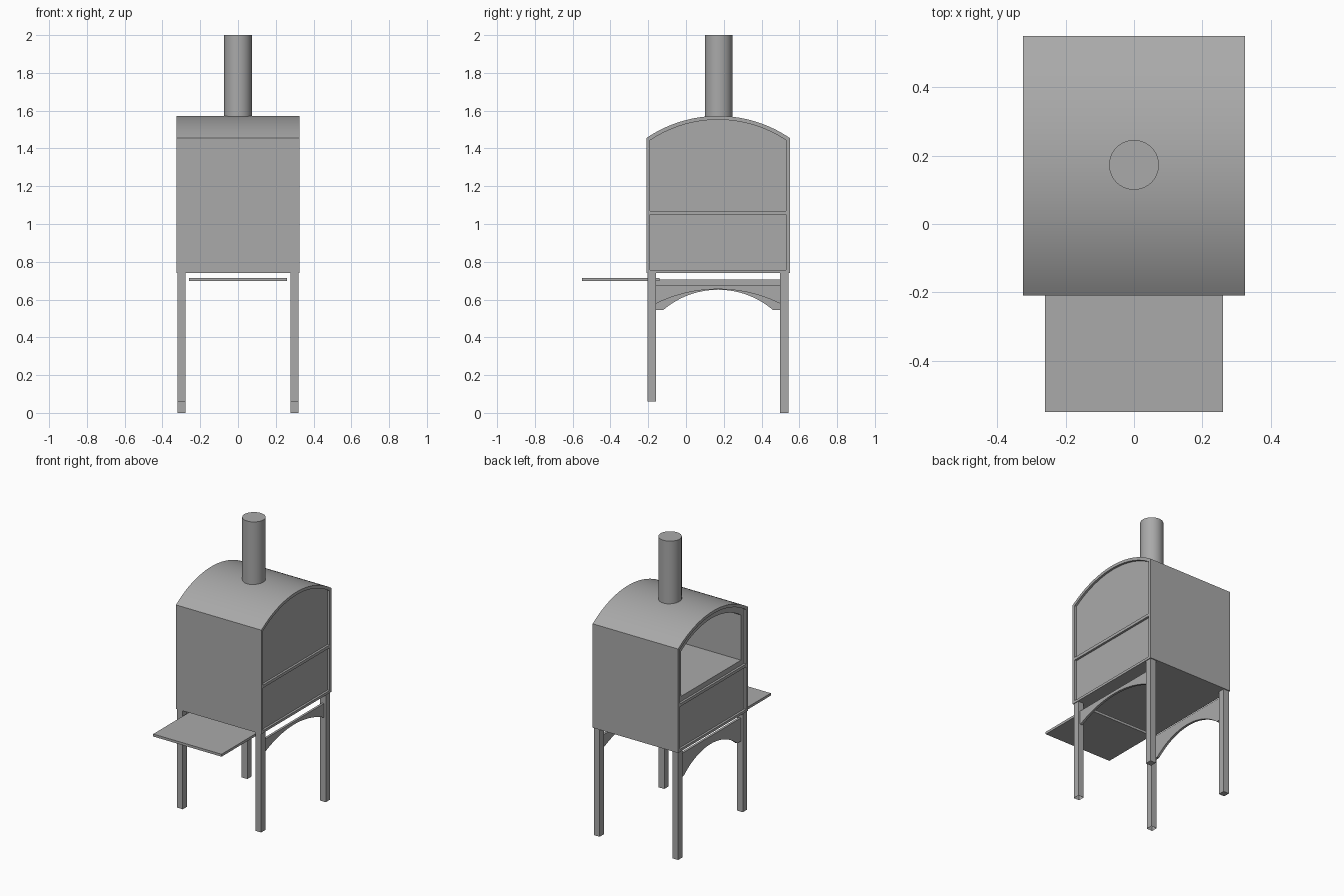
import bpy, bmesh, math
from mathutils import Vector

if "Cube" in bpy.data.objects:
    bpy.data.objects.remove(bpy.data.objects["Cube"], do_unlink=True)

grey = bpy.data.materials.new("plain_grey")
grey.use_nodes = True
colour = (0.4, 0.4, 0.4, 1)
grey.diffuse_color = colour
grey.node_tree.nodes["Principled BSDF"].inputs["Base Color"].default_value = colour

MID_Y = 0.17


def finish(name, bm):
    bmesh.ops.recalc_face_normals(bm, faces=bm.faces)
    mesh = bpy.data.meshes.new(name)
    bm.to_mesh(mesh)
    bm.free()
    mesh.materials.append(grey)
    ob = bpy.data.objects.new(name, mesh)
    bpy.context.collection.objects.link(ob)
    return ob


def prism(name, profile, x0, x1):
    """Extrude a (y, z) outline along x."""
    bm = bmesh.new()
    face = bm.faces.new([bm.verts.new((x0, y, z)) for y, z in profile])
    ext = bmesh.ops.extrude_face_region(bm, geom=[face])
    moved = [v for v in ext["geom"] if isinstance(v, bmesh.types.BMVert)]
    bmesh.ops.translate(bm, verts=moved, vec=Vector((x1 - x0, 0, 0)))
    return finish(name, bm)


def box(name, x0, x1, y0, y1, z0, z1):
    return prism(name, [(y0, z0), (y1, z0), (y1, z1), (y0, z1)], x0, x1)


def arc(half, eave, top, steps=32):
    """Circular arc from +y to -y about the centre line."""
    rise = top - eave
    radius = (half * half + rise * rise) / (2 * rise)
    span = math.asin(half / radius)
    angles = [span - 2 * span * i / steps for i in range(steps + 1)]
    return [(MID_Y + radius * math.sin(a), top - radius + radius * math.cos(a))
            for a in angles]


def vault(half, base, eave, top):
    return [(MID_Y - half, base), (MID_Y + half, base)] + arc(half, eave, top)


def activate(ob):
    bpy.ops.object.select_all(action="DESELECT")
    ob.select_set(True)
    bpy.context.view_layer.objects.active = ob


def smooth(ob):
    activate(ob)
    bpy.ops.object.shade_smooth_by_angle(angle=math.radians(20))


def cut(ob, cutter):
    cutter.hide_render = True
    mod = ob.modifiers.new("cut", "BOOLEAN")
    mod.operation = "DIFFERENCE"
    mod.solver = "EXACT"
    mod.object = cutter
    activate(ob)
    bpy.ops.object.modifier_apply(modifier=mod.name)
    bpy.data.objects.remove(cutter, do_unlink=True)


# Vaulted oven body with recessed end panels
HALF_X, RECESS = 0.325, 0.015
body = prism("oven_body", vault(0.38, 0.74, 1.455, 1.572), -HALF_X, HALF_X)
for side in (-1, 1):
    inner, outer = side * (HALF_X - RECESS), side * (HALF_X + 0.1)
    cut(body, prism("upper_recess", vault(0.36, 1.07, 1.443, 1.552), inner, outer))
    cut(body, box("lower_recess", inner, outer, MID_Y - 0.36, MID_Y + 0.36, 0.757, 1.05))
# Open baking chamber on one end
cut(body, prism("chamber", vault(0.325, 1.105, 1.415, 1.515), -HALF_X - 0.1, 0.28))
smooth(body)

# Chimney
bm = bmesh.new()
bmesh.ops.create_cone(bm, cap_ends=True, segments=40, radius1=0.073,
                      radius2=0.073, depth=0.46)
bmesh.ops.translate(bm, verts=bm.verts, vec=Vector((0, MID_Y + 0.003, 1.77)))
smooth(finish("chimney", bm))

# Legs, the front pair shorter and open at the foot
for label, side in (("right", -1), ("left", 1)):
    xs = sorted((side * 0.277, side * 0.32))
    box("back_leg_" + label, *xs, 0.497, 0.543, 0, 0.74)
    leg = box("front_leg_" + label, *xs, -0.205, -0.16, 0.06, 0.74)
    bm = bmesh.new()
    bm.from_mesh(leg.data)
    foot = min(bm.faces, key=lambda f: f.calc_center_median().z)
    bmesh.ops.delete(bm, geom=[foot], context="FACES_ONLY")
    bm.to_mesh(leg.data)
    bm.free()


# Arched braces between the legs
def brace(name, x, top, foot, half, crown):
    ends = 0.33
    lower = [(MID_Y + ends, foot)] + arc(half, foot, crown) + [(MID_Y - ends, foot)]
    ob = prism(name, [(MID_Y - ends, top), (MID_Y + ends, top)] + lower,
               x - 0.008, x + 0.008)
    smooth(ob)


brace("side_brace_left", 0.298, 0.675, 0.58, 0.325, 0.655)
brace("side_brace_right", -0.298, 0.705, 0.545, 0.29, 0.652)

# Front shelf
box("front_shelf", -0.26, 0.26, -0.55, -0.14, 0.697, 0.714)
